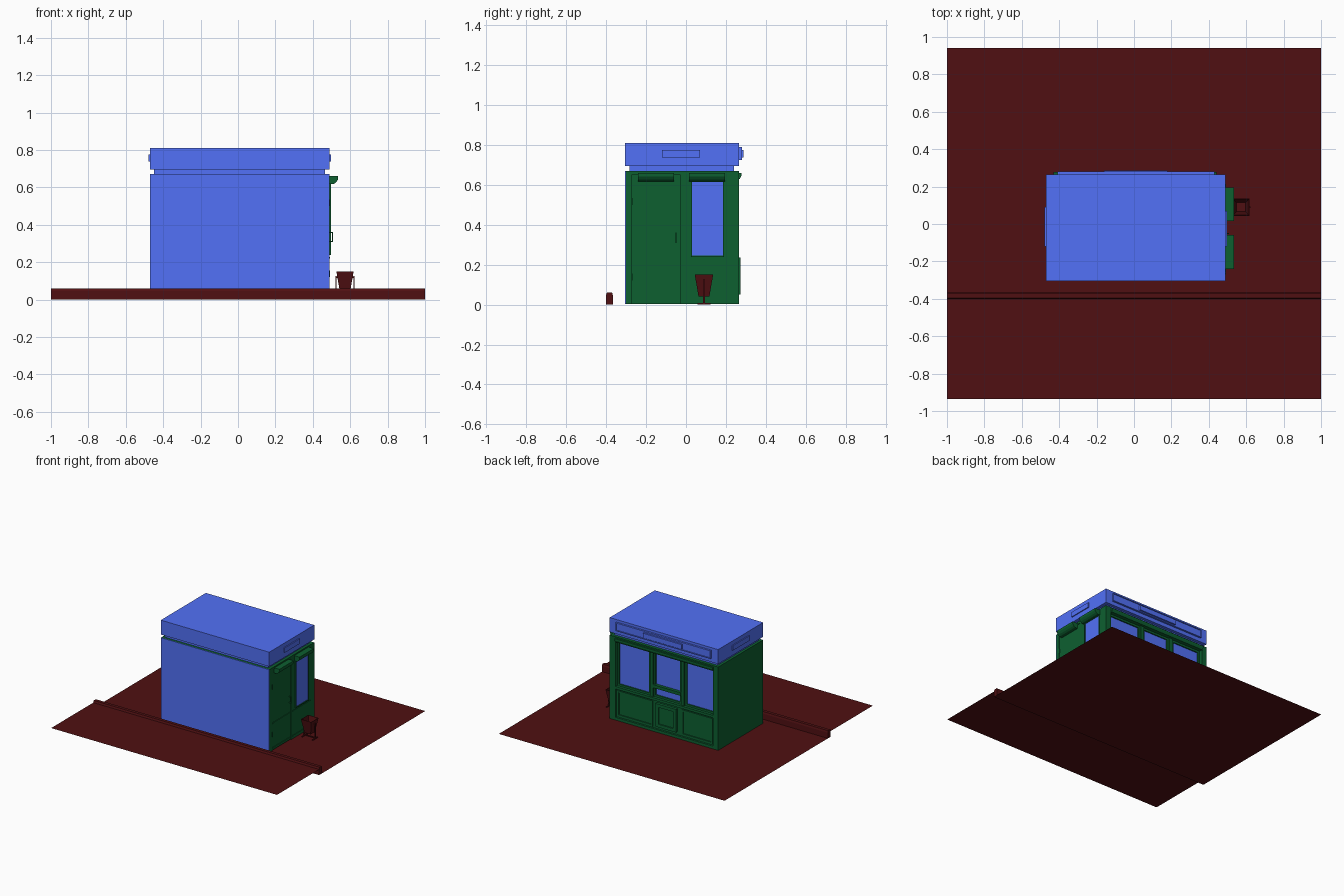
import bpy, bmesh
from mathutils import Vector

if "Cube" in bpy.data.objects:
    bpy.data.objects.remove(bpy.data.objects["Cube"])


def material(name, rgb):
    m = bpy.data.materials.new(name)
    m.diffuse_color = (*rgb, 1)
    m.use_nodes = True
    m.node_tree.nodes["Principled BSDF"].inputs["Base Color"].default_value = m.diffuse_color
    return m


BLUE = material("blue_paint", (0.085, 0.165, 0.93))
GREEN = material("green_paint", (0.004, 0.115, 0.03))
BROWN = material("brown_stone", (0.08, 0.005, 0.006))


def finish(name, bm, mat, fix_normals=True):
    if fix_normals:
        bmesh.ops.recalc_face_normals(bm, faces=bm.faces)
    me = bpy.data.meshes.new(name)
    bm.to_mesh(me)
    bm.free()
    me.materials.append(mat)
    ob = bpy.data.objects.new(name, me)
    bpy.context.collection.objects.link(ob)
    return ob


def box(name, x, y, z, mat):
    bm = bmesh.new()
    bmesh.ops.create_cube(bm, size=1)
    for v in bm.verts:
        v.co = Vector(((x[0] + x[1]) / 2 + v.co.x * (x[1] - x[0]),
                       (y[0] + y[1]) / 2 + v.co.y * (y[1] - y[0]),
                       (z[0] + z[1]) / 2 + v.co.z * (z[1] - z[0])))
    return finish(name, bm, mat)


def prism(name, pts, vec, mat):
    """Closed profile extruded along vec."""
    bm = bmesh.new()
    f = bm.faces.new([bm.verts.new(p) for p in pts])
    new = bmesh.ops.extrude_face_region(bm, geom=[f])["geom"]
    bmesh.ops.translate(bm, vec=vec, verts=[g for g in new if isinstance(g, bmesh.types.BMVert)])
    return finish(name, bm, mat)


def sheet(name, y0, y1, z, mat):
    bm = bmesh.new()
    bm.faces.new([bm.verts.new(p) for p in ((-1, y0, z), (1, y0, z), (1, y1, z), (-1, y1, z))])
    return finish(name, bm, mat, False)


def on_back(name, x, z, depth, mat):
    return box(name, x, depth, z, mat)


def on_side(name, y, z, depth, mat):
    return box(name, depth, y, z, mat)


def frame(place, name, a, z, w, depth, mat):
    """Four bars of width w just inside the rectangle a by z."""
    place(name + "_left", (a[0], a[0] + w), z, depth, mat)
    place(name + "_right", (a[1] - w, a[1]), z, depth, mat)
    inner = (a[0] + w, a[1] - w)
    place(name + "_bottom", inner, (z[0], z[0] + w), depth, mat)
    place(name + "_top", inner, (z[1] - w, z[1]), depth, mat)


# Pavement, raised road sheet and kerb between them
sheet("pavement", -0.37, 0.94, 0, BROWN)
sheet("road", -0.935, -0.40, 0.045, BROWN)
prism("kerb", [(-1, -0.402, 0), (-1, -0.402, 0.045), (-1, -0.396, 0.06), (-1, -0.37, 0.06),
               (-1, -0.366, 0.045), (-1, -0.366, 0)], (2, 0, 0), BROWN)

# Kiosk body: core plus blue rear sheet
FLOOR = 0.003
box("kiosk_core", (-0.47, 0.48), (-0.30, 0.225), (FLOOR, 0.67), GREEN)
box("blue_wall", (-0.47, 0.49), (-0.305, -0.30), (FLOOR, 0.67), BLUE)

# Roof: neck, slab, sign panel and blank plaques
box("roof_neck", (-0.448, 0.465), (-0.282, 0.24), (0.67, 0.695), BLUE)
box("roof_slab", (-0.47, 0.49), (-0.305, 0.265), (0.695, 0.81), BLUE)
box("sign_base", (-0.41, 0.43), (0.265, 0.274), (0.725, 0.79), BLUE)
frame(on_back, "sign_border", (-0.41, 0.43), (0.725, 0.79), 0.006, (0.274, 0.28), BLUE)
box("blank_plaque_back", (-0.16, 0.18), (0.274, 0.287), (0.737, 0.776), BLUE)
box("blank_plaque_right", (0.49, 0.498), (-0.12, 0.07), (0.737, 0.776), BLUE)
box("blank_plaque_left", (-0.478, -0.47), (-0.12, 0.09), (0.737, 0.776), BLUE)

# Serving side: outer frame, lower wall and sill
B = (0.225, 0.265)
box("back_post_left", (-0.47, -0.425), B, (FLOOR, 0.67), GREEN)
box("back_post_right", (0.44, 0.49), B, (FLOOR, 0.67), GREEN)
box("back_header", (-0.425, 0.44), B, (0.63, 0.67), GREEN)
box("back_plinth", (-0.425, 0.44), B, (FLOOR, 0.025), GREEN)
box("lower_wall", (-0.425, 0.44), (0.225, 0.25), (0.025, 0.25), GREEN)
box("back_sill", (-0.425, 0.44), (0.225, 0.262), (0.25, 0.27), GREEN)

# Windows, mullions and lower panels
for i, x in enumerate((-0.145, 0.13)):
    box(f"back_mullion_{i}", (x - 0.014, x + 0.014), (0.225, 0.25), (0.27, 0.63), GREEN)
wins = [(-0.425, -0.159), (-0.131, 0.116), (0.144, 0.44)]
lows = [(-0.415, -0.14), None, (0.115, 0.43)]
for i, w in enumerate(wins):
    frame(on_back, f"window_frame_{i}", w, (0.27, 0.63), 0.016, (0.225, 0.24), GREEN)
    box(f"window_glass_{i}", (w[0] + 0.016, w[1] - 0.016), (0.225, 0.23), (0.286, 0.614), BLUE)
    if lows[i]:
        frame(on_back, f"lower_panel_{i}", lows[i], (0.035, 0.24), 0.014, (0.25, 0.258), GREEN)
box("serving_hatch_rail", (-0.131, 0.116), (0.225, 0.255), (0.345, 0.37), GREEN)
box("serving_cabinet", (-0.10, 0.08), (0.25, 0.262), (0.05, 0.235), GREEN)
frame(on_back, "cabinet_rim", (-0.10, 0.08), (0.05, 0.235), 0.025, (0.262, 0.272), GREEN)
prism("back_cornice", [(-0.43, 0.265, 0.66), (-0.43, 0.277, 0.66), (-0.43, 0.277, 0.645),
                       (-0.43, 0.27, 0.63), (-0.43, 0.265, 0.63)], (0.87, 0, 0), GREEN)

# Entrance side: posts, header, flat door and window bay
S = (0.48, 0.49)
on_side("side_post_front", (-0.30, -0.272), (FLOOR, 0.67), S, GREEN)
on_side("side_post_mid", (-0.028, -0.015), (FLOOR, 0.67), S, GREEN)
on_side("window_bay_wall", (-0.015, 0.225), (FLOOR, 0.67), (0.48, 0.488), GREEN)
on_side("door_leaf", (-0.27, -0.03), (0.008, 0.648), (0.48, 0.487), GREEN)
on_side("door_header", (-0.272, -0.028), (0.65, 0.67), S, GREEN)
for nm, y in (("door", (-0.26, -0.04)), ("window_bay", (-0.005, 0.215))):
    on_side(nm + "_rail", y, (0.219, 0.228), (0.485, 0.492), GREEN)
    on_side(nm + "_kick_strip", y, (0.022, 0.03), (0.485, 0.492), GREEN)
    # Rain hood with a rounded lower lip
    c = sum(y) / 2
    prism(nm + "_hood", [(0.485, c - 0.09, 0.66), (0.535, c - 0.09, 0.66), (0.535, c - 0.09, 0.643),
                         (0.525, c - 0.09, 0.627), (0.512, c - 0.09, 0.618), (0.485, c - 0.09, 0.618)],
          (0, 0.18, 0), GREEN)
on_side("side_window_glass", (0.03, 0.185), (0.245, 0.615), (0.487, 0.49), BLUE)
frame(on_side, "side_window_frame", (0.024, 0.191), (0.239, 0.621), 0.006, (0.487, 0.496), GREEN)

# Door hardware
for i, z in enumerate((0.50, 0.12)):
    on_side(f"door_hinge_{i}", (-0.27, -0.263), (z, z + 0.035), (0.486, 0.493), GREEN)
on_side("door_handle_bar", (-0.053, -0.047), (0.308, 0.362), (0.502, 0.507), GREEN)
for i, z in enumerate((0.308, 0.357)):
    on_side(f"door_handle_stub_{i}", (-0.053, -0.047), (z, z + 0.005), (0.486, 0.502), GREEN)

# Litter bin: tapered square shell, open at the top
CX, CY = 0.572, 0.09
bm = bmesh.new()
loops = [(0.027, 0.04), (0.046, 0.15), (0.043, 0.15), (0.024, 0.043)]
rings = [[bm.verts.new((CX + sx * r, CY + sy * r, z))
          for sx, sy in ((-1, -1), (1, -1), (1, 1), (-1, 1))] for r, z in loops]
for a, b in zip(rings, rings[1:]):
    for i in range(4):
        j = (i + 1) % 4
        bm.faces.new((a[i], a[j], b[j], b[i]))
bm.faces.new(rings[0][::-1])
bm.faces.new(rings[-1])
finish("litter_bin", bm, BROWN)

# Bin stand: two uprights, pivots, feet and a tie bar
for side, s in (("left", -1), ("right", 1)):
    x = CX + s * 0.048
    box(f"bin_upright_{side}", (x - 0.003, x + 0.003), (CY - 0.004, CY + 0.004), (0.006, 0.125), BROWN)
    xs = sorted((x, CX + s * 0.038))
    box(f"bin_pivot_{side}", xs, (CY - 0.003, CY + 0.003), (0.115, 0.122), BROWN)
    box(f"bin_foot_{side}", (x - 0.004, x + 0.004), (CY - 0.032, CY + 0.032), (0, 0.007), BROWN)
box("bin_tie_bar", (CX - 0.048, CX + 0.048), (CY - 0.004, CY + 0.004), (0.007, 0.014), BROWN)
